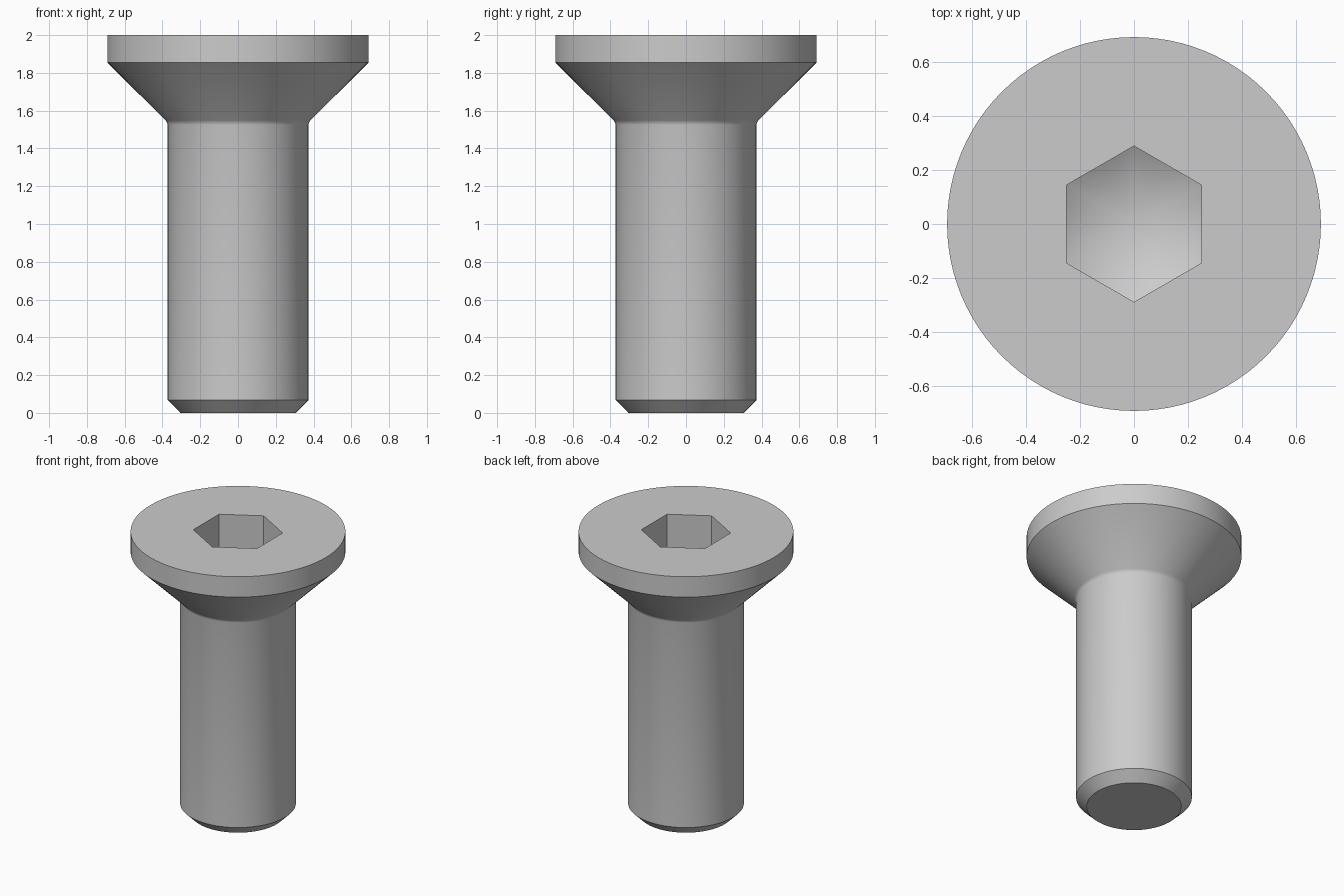
import bpy, bmesh, math

if "Cube" in bpy.data.objects:
    bpy.data.objects.remove(bpy.data.objects["Cube"])

N = 96                     # segments around the axis (multiple of 12)
SOCKET_APOTHEM = 0.25      # half the distance across the socket flats
SOCKET_FLOOR = 1.69        # height of the socket floor at its corners
CONE_SLOPE = math.tan(math.radians(30))
corner = SOCKET_APOTHEM / math.cos(math.pi / 6)

bm = bmesh.new()
angles = [2 * math.pi * i / N for i in range(N)]


def ring(radius, height):
    """Ring of vertices; radius and height are functions of the angle."""
    return [bm.verts.new((radius(a) * math.cos(a), radius(a) * math.sin(a), height(a)))
            for a in angles]


def circle(r, z):
    return ring(lambda a: r, lambda a: z)


def hex_radius(a):
    # hexagon with flats facing +x/-x and corners on the y axis
    d = (a + math.pi / 6) % (math.pi / 3) - math.pi / 6
    return SOCKET_APOTHEM / math.cos(d)


# outer profile from the tip up: chamfer, shank, neck fillet, countersunk head
rings = [circle(r, z) for r, z in (
    (0.305, 0.0), (0.373, 0.068), (0.373, 1.525), (0.376, 1.537),
    (0.384, 1.549), (0.692, 1.855), (0.692, 2.0))]

# hex socket: rim, then walls down to the drilled conical floor
rings.append(ring(hex_radius, lambda a: 2.0))
rings.append(ring(hex_radius, lambda a: SOCKET_FLOOR - (corner - hex_radius(a)) * CONE_SLOPE))

for low, high in zip(rings, rings[1:]):
    for i in range(N):
        j = (i + 1) % N
        bm.faces.new((low[i], low[j], high[j], high[i]))

# tip face and socket floor cone
bm.faces.new(rings[0][::-1])
apex = bm.verts.new((0, 0, SOCKET_FLOOR - corner * CONE_SLOPE))
for i in range(N):
    bm.faces.new((rings[-1][i], rings[-1][(i + 1) % N], apex))

bmesh.ops.recalc_face_normals(bm, faces=bm.faces[:])
mesh = bpy.data.meshes.new("countersunk_screw")
bm.to_mesh(mesh)
bm.free()

# plain grey metal
steel = bpy.data.materials.new("grey_steel")
steel.diffuse_color = (0.6, 0.6, 0.6, 1)
steel.use_nodes = True
steel.node_tree.nodes["Principled BSDF"].inputs["Base Color"].default_value = steel.diffuse_color
mesh.materials.append(steel)

screw = bpy.data.objects.new("countersunk_screw", mesh)
bpy.context.collection.objects.link(screw)
bpy.context.view_layer.objects.active = screw
screw.select_set(True)
bpy.ops.object.shade_smooth_by_angle(angle=math.radians(30))
